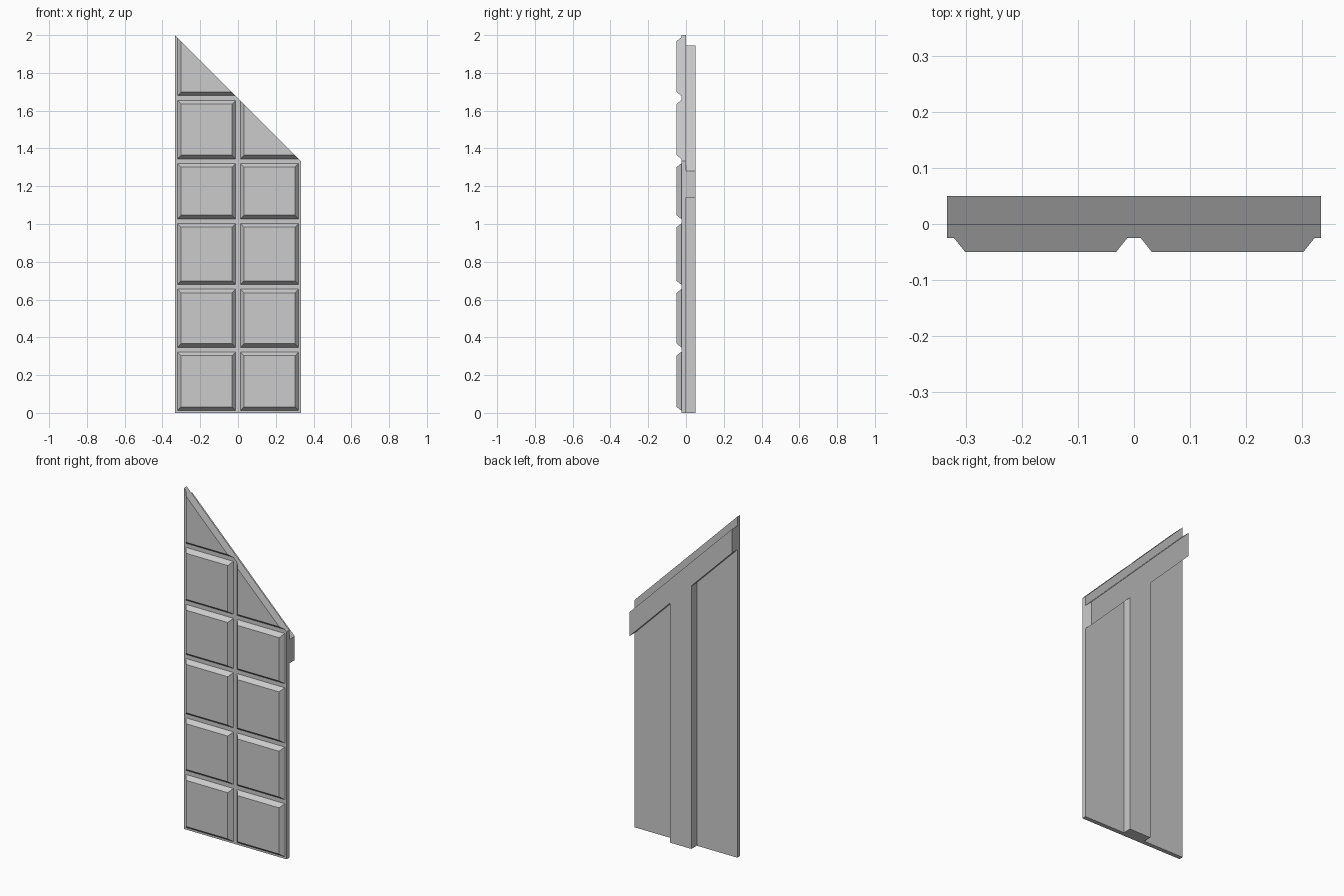
import bpy, bmesh
from mathutils import Vector

cube = bpy.data.objects.get("Cube")
if cube:
    bpy.data.objects.remove(cube, do_unlink=True)

HALF = 0.333            # half width of the panel
APEX = 1.667            # height of the sloping top edge at x = 0
FRONT, FACE, BACK, REAR = -0.05, -0.025, 0.0, 0.05

grey = bpy.data.materials.new("light_grey")
grey.use_nodes = True
colour = (0.6, 0.6, 0.6, 1)
grey.diffuse_color = colour
grey.node_tree.nodes["Principled BSDF"].inputs["Base Color"].default_value = colour


def finish(name, bm):
    bmesh.ops.recalc_face_normals(bm, faces=bm.faces)
    mesh = bpy.data.meshes.new(name)
    bm.to_mesh(mesh)
    bm.free()
    mesh.materials.append(grey)
    obj = bpy.data.objects.new(name, mesh)
    bpy.context.collection.objects.link(obj)


def slab(name, outline, y0, y1):
    """Extrude an x-z outline from y0 to y1."""
    bm = bmesh.new()
    face = bm.faces.new([bm.verts.new((x, y0, z)) for x, z in outline])
    out = bmesh.ops.extrude_face_region(bm, geom=[face], use_keep_orig=True)
    verts = [v for v in out["geom"] if isinstance(v, bmesh.types.BMVert)]
    bmesh.ops.translate(bm, verts=verts, vec=(0, y1 - y0, 0))
    finish(name, bm)


def tile(name, x0, x1, z0, z1, gap=0.012, chamfer=0.02):
    """Raised tile with chamfered sides, trimmed along the sloping top edge."""
    bm = bmesh.new()
    rings = []
    for y, d in ((FACE, gap), (FRONT, gap + chamfer)):
        rings.append([bm.verts.new((x, y, z)) for x, z in
                      ((x0 + d, z0 + d), (x1 - d, z0 + d), (x1 - d, z1 - d), (x0 + d, z1 - d))])
    for ring in rings:
        bm.faces.new(ring)
    for i in range(4):
        j = (i + 1) % 4
        bm.faces.new((rings[0][i], rings[0][j], rings[1][j], rings[1][i]))
    bmesh.ops.bisect_plane(bm, geom=bm.verts[:] + bm.edges[:] + bm.faces[:],
                           plane_co=Vector((0, 0, APEX)), plane_no=Vector((1, 0, 1)),
                           clear_outer=True)
    bmesh.ops.holes_fill(bm, edges=[e for e in bm.edges if e.is_boundary], sides=0)
    finish(name, bm)


# Backing plate with sloping top
slab("backing_plate", [(-HALF, 0), (HALF, 0), (HALF, APEX - HALF), (-HALF, APEX + HALF)],
     FACE, BACK)

# Rear brace: upright post merged with a sloping beam
POST, TOP, LOW = 0.07, 1.613, 1.473
slab("rear_brace", [(-POST, 0), (POST, 0), (POST, LOW - POST), (HALF, LOW - HALF),
                    (HALF, TOP - HALF), (-HALF, TOP + HALF), (-HALF, LOW + HALF),
                    (-POST, LOW + POST)], BACK, REAR)

# Two columns of front tiles, the top one of each cut by the slope
rows = [0, 0.335, 0.667, 1.015, 1.333, 1.667, 2.04]
for side, x0, x1, count in (("right", -HALF, 0, 6), ("left", 0, HALF, 5)):
    for r in range(count):
        # the slope, not a chamfer, closes the uppermost tile
        top = rows[r + 1] + (0.1 if r == count - 1 else 0)
        right = x1 + (0.1 if r == count - 1 else 0)
        tile(f"{side}_tile_{r + 1}", x0, right, rows[r], top)
